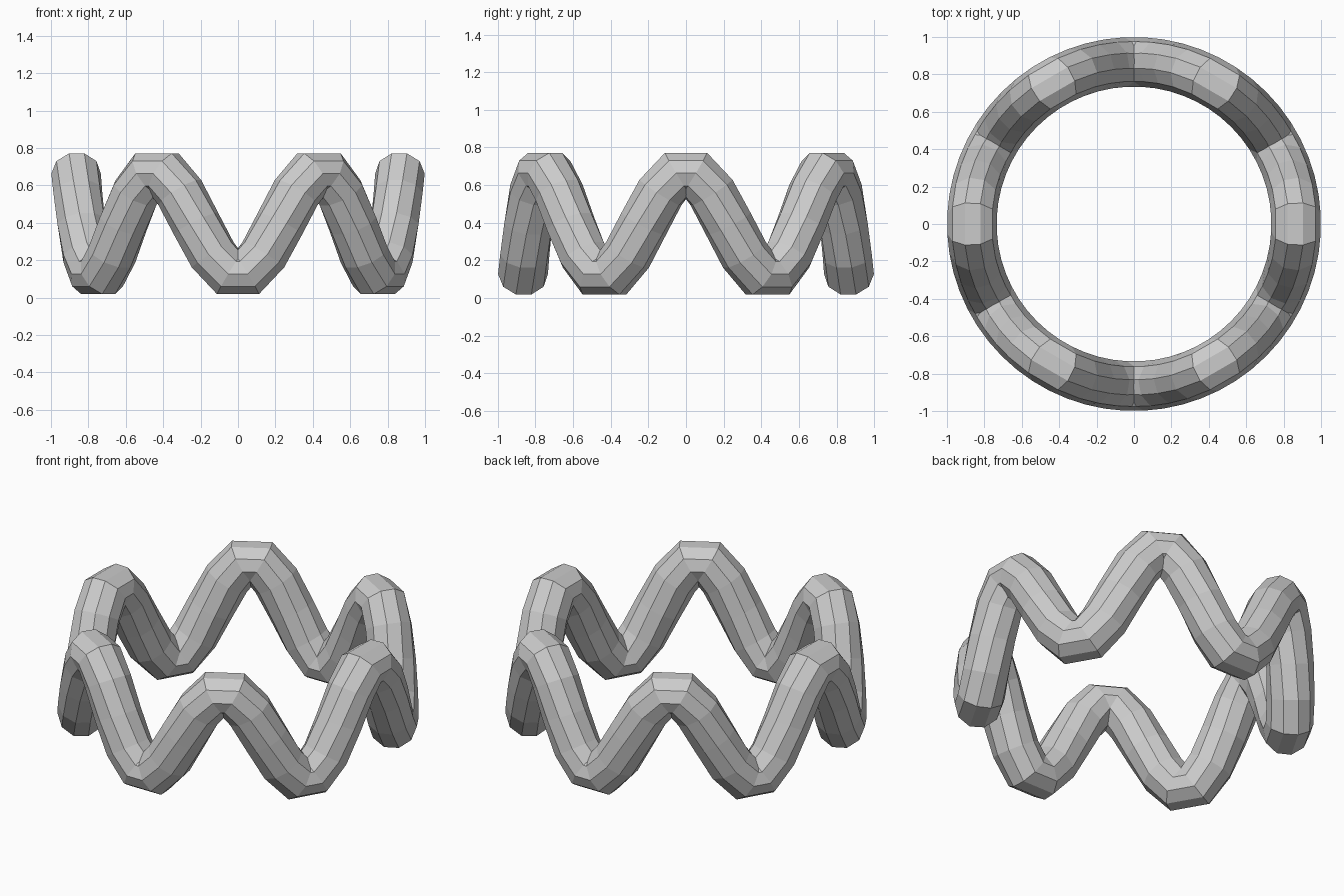
import bpy, bmesh
from math import sin, cos, pi, tau
from mathutils import Vector

if "Cube" in bpy.data.objects:
    bpy.data.objects.remove(bpy.data.objects["Cube"])

RADIUS, TUBE, AMP, MID = 0.867, 0.1325, 0.282, 0.395
WAVES, STEPS, SIDES = 6, 60, 10


def ring_points(a):
    """Cross-section square to the wavy path at angle a."""
    radial = Vector((cos(a), sin(a), 0))
    centre = radial * RADIUS + Vector((0, 0, MID + AMP * cos(WAVES * a)))
    tangent = Vector((-sin(a) * RADIUS, cos(a) * RADIUS,
                      -AMP * WAVES * sin(WAVES * a))).normalized()
    up = radial.cross(tangent)
    return [centre + TUBE * (cos(t) * radial + sin(t) * up)
            for t in (tau * k / SIDES for k in range(SIDES))]


# Closed zigzag tube running around the circle
bm = bmesh.new()
rings = [[bm.verts.new(p) for p in ring_points(tau * (i + 0.5) / STEPS)]
         for i in range(STEPS)]
for i in range(STEPS):
    a, b = rings[i], rings[(i + 1) % STEPS]
    for k in range(SIDES):
        n = (k + 1) % SIDES
        bm.faces.new((a[k], b[k], b[n], a[n]))
# Outward normals, judged at a steep straight stretch by the outermost side
bm.normal_update()
f = max(bm.faces, key=lambda f: f.calc_center_median().xy.length)
c = f.calc_center_median()
if f.normal.dot(Vector((c.x, c.y, 0))) < 0:
    bmesh.ops.reverse_faces(bm, faces=bm.faces[:])

mesh = bpy.data.meshes.new("wavy_ring")
bm.to_mesh(mesh)
bm.free()
bpy.context.collection.objects.link(bpy.data.objects.new("wavy_ring", mesh))
